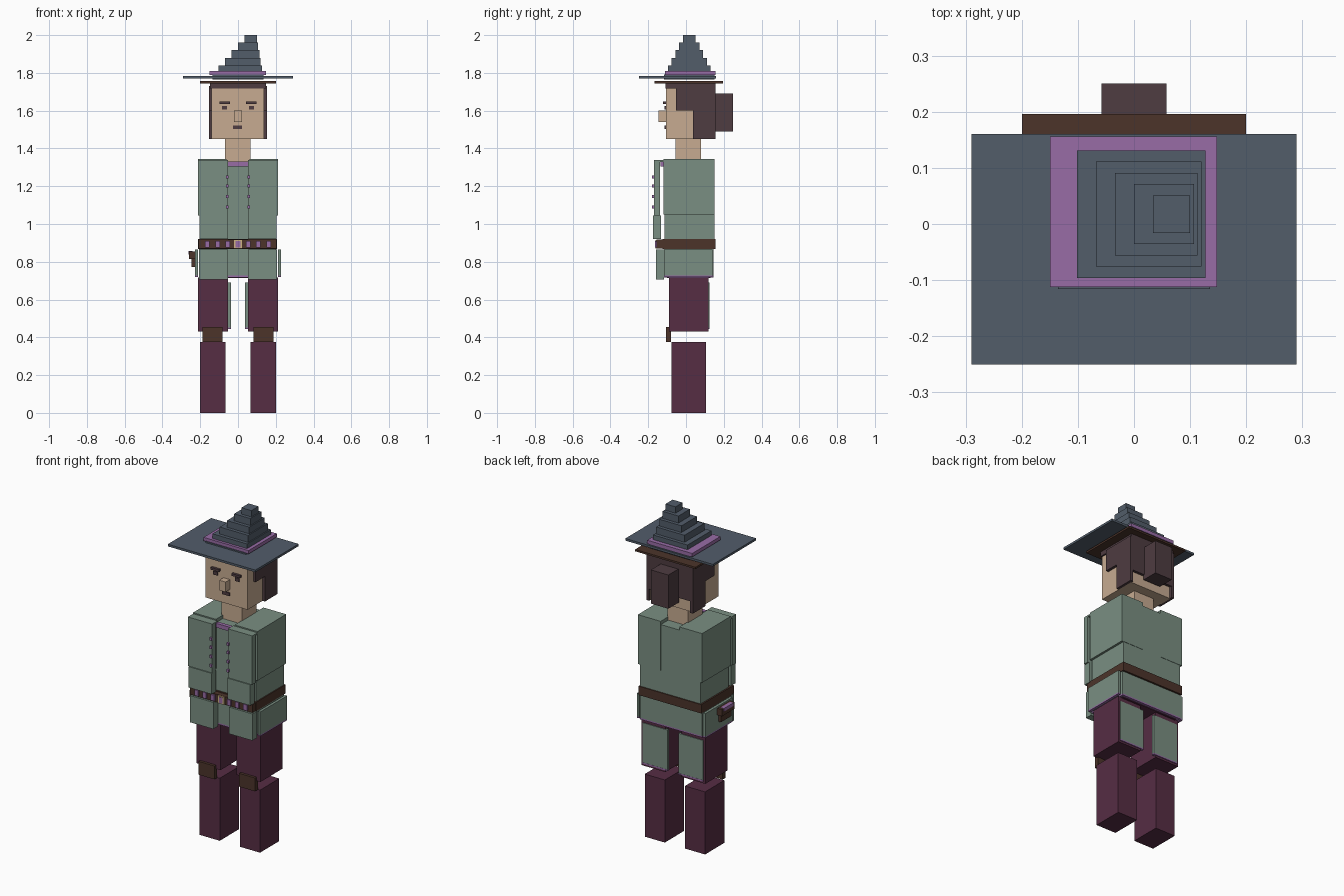
import bpy, bmesh

cube = bpy.data.objects.get("Cube")
if cube:
    bpy.data.objects.remove(cube, do_unlink=True)


def material(name, r, g, b):
    lin = [(c / 255 / 12.92) if c < 11 else ((c / 255 + 0.055) / 1.055) ** 2.4 for c in (r, g, b)]
    mat = bpy.data.materials.new(name)
    mat.use_nodes = True
    mat.diffuse_color = (*lin, 1)
    mat.node_tree.nodes["Principled BSDF"].inputs["Base Color"].default_value = (*lin, 1)
    return mat


GREEN = material("sage_green", 122, 143, 130)
SLATE = material("slate_blue", 82, 93, 106)
PURPLE = material("lilac_trim", 152, 108, 166)
MAROON = material("maroon_cloth", 86, 45, 68)
SKIN = material("skin", 199, 171, 145)
BROWN = material("brown_leather", 76, 52, 42)
HAIR = material("dark_hair", 78, 60, 65)
GOLD = material("pale_gold", 205, 180, 130)


def box(name, mat, x, y, z):
    """Box spanning three (low, high) ranges."""
    bm = bmesh.new()
    bmesh.ops.create_cube(bm, size=1)
    spans = (x, y, z)
    for v in bm.verts:
        v.co = [(lo + hi) / 2 + v.co[i] * (hi - lo) for i, (lo, hi) in enumerate(spans)]
    mesh = bpy.data.meshes.new(name)
    bm.to_mesh(mesh)
    bm.free()
    mesh.materials.append(mat)
    obj = bpy.data.objects.new(name, mesh)
    bpy.context.collection.objects.link(obj)
    return obj


def pair(name, mat, x, y, z):
    """Matching boxes on the left (+x) and right (-x)."""
    box("left_" + name, mat, x, y, z)
    box("right_" + name, mat, (-x[1], -x[0]), y, z)


# Legs
pair("shin", MAROON, (.067, .2), (-.077, .105), (0, .375))
pair("thigh", MAROON, (.053, .212), (-.09, .12), (.432, .718))
pair("knee_pad", BROWN, (.082, .187), (-.106, -.08), (.375, .455))
pair("coat_tail", GREEN, (.036, .2), (.11, .124), (.452, .69))
pair("coat_tail_hem", PURPLE, (.036, .2), (.109, .125), (.444, .452))

# Lower coat
box("hips", MAROON, (-.19, .19), (-.1, .13), (.714, .74))
box("skirt", GREEN, (-.207, .202), (-.117, .145), (.727, .868))
box("skirt_hem", PURPLE, (-.207, .202), (-.117, .145), (.718, .727))
pair("front_flap", GREEN, (.052, .207), (-.16, -.117), (.705, .865))
pair("side_flap", GREEN, (.212, .228), (-.115, .14), (.727, .865))
pair("side_flap_hem", PURPLE, (.212, .228), (-.115, .14), (.719, .727))

# Belt with studs and buckle
box("belt", BROWN, (-.211, .206), (-.125, .156), (.867, .92))
box("belt_front", BROWN, (-.209, .204), (-.155, -.125), (.869, .917))
for i in range(-3, 4):
    box("belt_stud", PURPLE, (i * .054 - .012, i * .054 + .012), (-.165, -.15), (.876, .911))
box("buckle", GOLD, (-.021, .021), (-.162, -.15), (.87, .916))

# Pouch on the right hip
box("pouch", BROWN, (-.246, -.228), (-.08, .02), (.772, .85))
box("pouch_lid", BROWN, (-.26, -.226), (-.09, .03), (.815, .855))
box("pouch_trim", PURPLE, (-.262, -.24), (-.075, .015), (.838, .857))

# Torso and coat front
box("torso", GREEN, (-.202, .2), (-.115, .15), (.92, 1.325))
pair("shoulder", GREEN, (.062, .213), (-.12, .152), (1.05, 1.345))
pair("coat_front", GREEN, (.052, .213), (-.17, -.137), (1.045, 1.335))
pair("coat_front_top", GREEN, (.052, .213), (-.17, -.12), (1.328, 1.338))
pair("coat_front_lower", GREEN, (.052, .204), (-.176, -.133), (.92, 1.045))
box("collar", PURPLE, (-.052, .052), (-.135, -.112), (1.305, 1.33))
for z in (1.09, 1.145, 1.2, 1.25):
    pair("button", PURPLE, (.05, .063), (-.181, -.168), (z - .008, z + .008))

# Head
box("neck", SKIN, (-.07, .065), (-.055, .08), (1.32, 1.455))
box("head", SKIN, (-.14, .138), (-.106, .14), (1.45, 1.735))
box("nose", SKIN, (-.022, .02), (-.146, -.1), (1.54, 1.6))
box("mouth", HAIR, (-.027, .022), (-.113, -.104), (1.503, 1.522))
pair("eye", HAIR, (.058, .085), (-.113, -.104), (1.605, 1.625))
pair("eyebrow", HAIR, (.042, .097), (-.121, -.104), (1.634, 1.648))

# Hair
box("hair_top", HAIR, (-.147, .147), (-.108, .155), (1.717, 1.746))
pair("side_hair", HAIR, (.136, .154), (-.052, .155), (1.6, 1.73))
pair("side_lock", HAIR, (.136, .154), (.036, .155), (1.45, 1.6))
box("back_hair", HAIR, (-.148, .148), (.138, .156), (1.52, 1.73))
box("hair_bun", HAIR, (-.058, .058), (.15, .25), (1.49, 1.692))

# Hat
box("hat_lining", BROWN, (-.2, .2), (-.166, .196), (1.745, 1.756))
box("hat_base", SLATE, (-.135, .135), (-.116, .15), (1.764, 1.792))
box("hat_brim", SLATE, (-.29, .29), (-.25, .16), (1.771, 1.784))
box("hat_band", PURPLE, (-.15, .148), (-.112, .156), (1.789, 1.81))
left_edges = (-.102, -.068, -.034, 0, .034)
tops = (1.838, 1.88, 1.92, 1.962, 2.0)
low = 1.81
for i, (x0, top) in enumerate(zip(left_edges, tops)):
    box("hat_step", SLATE, (x0, .127 - i * .0068), (-.096 + i * .02, .131 - i * .02), (low, top))
    low = top
